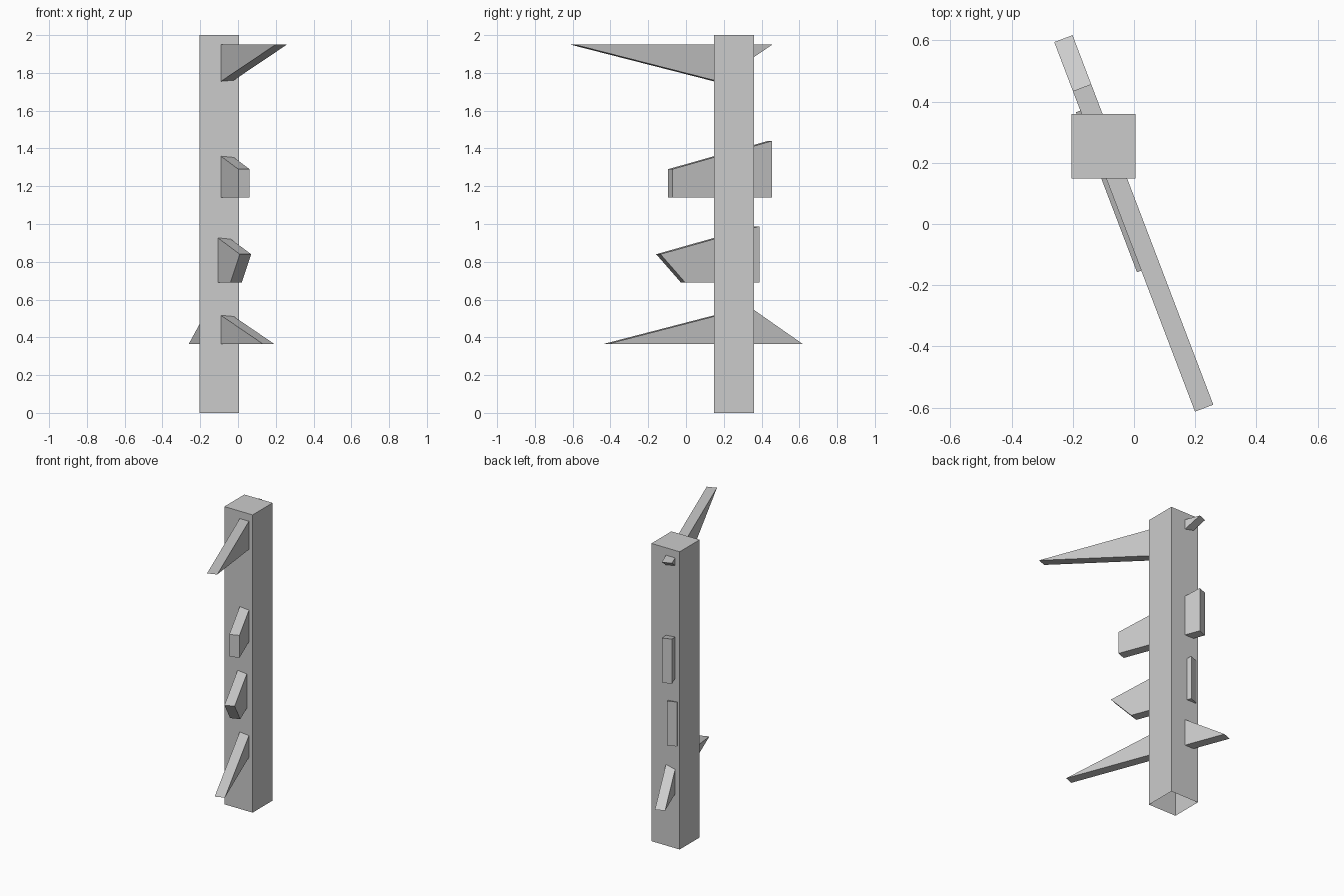
import bpy, bmesh, math

if "Cube" in bpy.data.objects:
    bpy.data.objects.remove(bpy.data.objects["Cube"])

LEAN = 0.381       # sideways drift of the fins per unit of depth
ANGLE = math.atan(LEAN)
THICK = 0.064


def finish(name, bm):
    bmesh.ops.recalc_face_normals(bm, faces=bm.faces)
    mesh = bpy.data.meshes.new(name)
    bm.to_mesh(mesh)
    bm.free()
    obj = bpy.data.objects.new(name, mesh)
    bpy.context.collection.objects.link(obj)
    return obj


def fin(name, profile, offset=0.0):
    """Extrude a (y, z) profile to a slab turned about the z axis."""
    nx, ny = math.cos(ANGLE), math.sin(ANGLE)
    bm = bmesh.new()
    rings = []
    for side in (-THICK / 2, THICK / 2):
        w = side + offset
        rings.append([bm.verts.new((-LEAN * y + w * nx, y + w * ny, z))
                      for y, z in profile])
    a, b = rings
    bm.faces.new(a)
    bm.faces.new(b[::-1])
    n = len(profile)
    for i in range(n):
        j = (i + 1) % n
        bm.faces.new((a[i], b[i], b[j], a[j]))
    return finish(name, bm)


# Square post, open at the bottom
bm = bmesh.new()
bmesh.ops.create_cube(bm, size=1)
for v in bm.verts:
    v.co.x = v.co.x * 0.21 - 0.1
    v.co.y = v.co.y * 0.212 + 0.254
    v.co.z = (v.co.z + 0.5) * 2
bottom = [f for f in bm.faces if all(v.co.z < 0.01 for v in f.verts)]
finish("post", bm_ := bm) if not bottom else (
    bmesh.ops.recalc_face_normals(bm, faces=bm.faces),
    bmesh.ops.delete(bm, geom=bottom, context='FACES_ONLY'),
    finish("post", bm))

# Fins passing through the post, top to bottom
fin("top_spike", [(-0.602, 1.95), (0.16, 1.755), (0.446, 1.95)])
fin("upper_peg", [(-0.084, 1.14), (0.445, 1.14), (0.445, 1.44), (-0.084, 1.29)])
fin("lower_peg", [(-0.141, 0.84), (-0.01, 0.69), (0.382, 0.69), (0.382, 0.988)],
    offset=-0.015)
fin("bottom_spike", [(-0.425, 0.365), (0.606, 0.365), (0.327, 0.56)])
